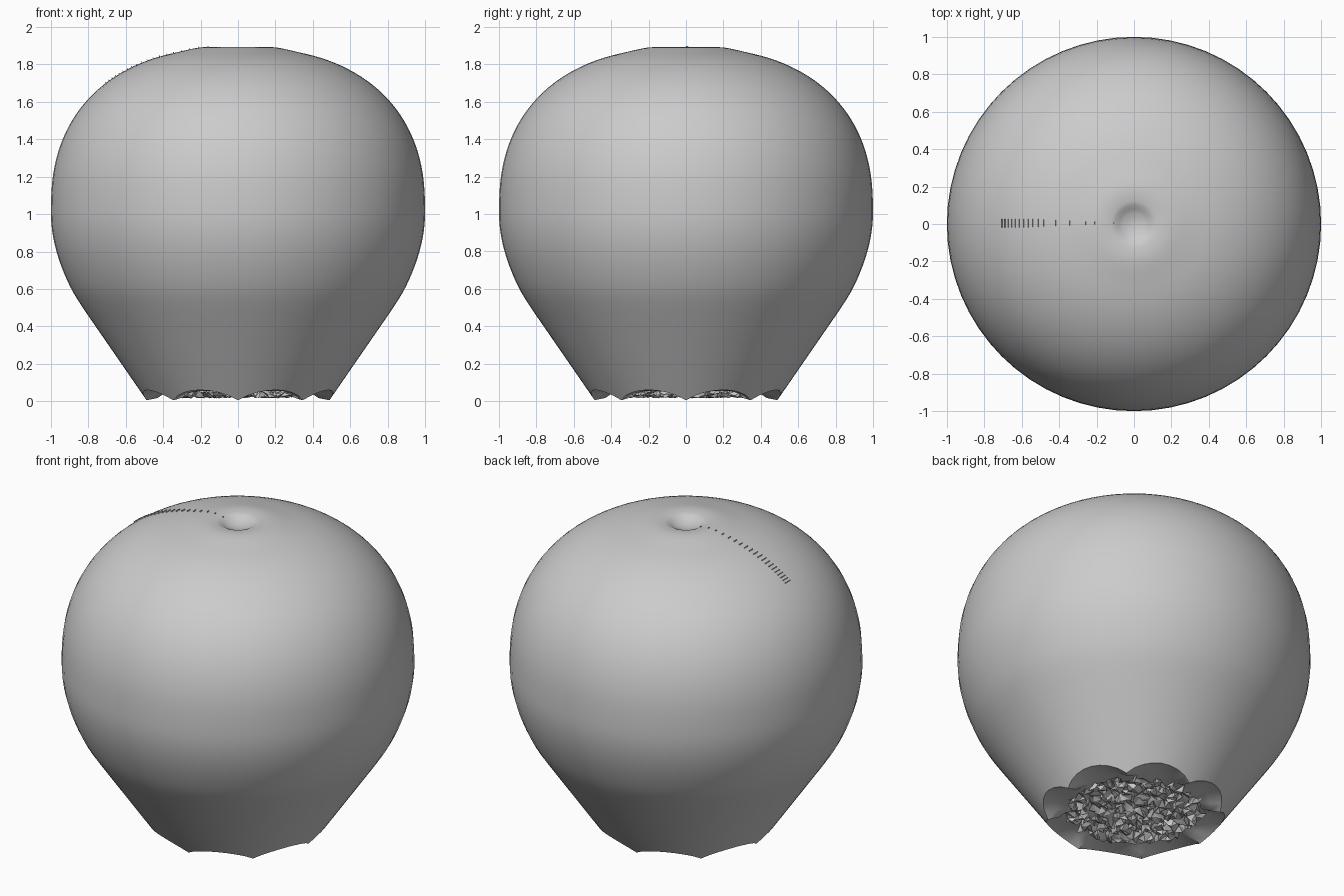
import bpy, bmesh, math, random
from mathutils import Vector, Matrix

if "Cube" in bpy.data.objects:
    bpy.data.objects.remove(bpy.data.objects["Cube"])

random.seed(4)
SEG = 64      # points around the envelope
LOBES = 8     # scallops around the mouth

grey = bpy.data.materials.new("balloon grey")
grey.diffuse_color = (0.6, 0.6, 0.6, 1)
grey.use_nodes = True
grey.node_tree.nodes["Principled BSDF"].inputs["Base Color"].default_value = grey.diffuse_color


def add_object(name, bm, smooth=None):
    bmesh.ops.recalc_face_normals(bm, faces=bm.faces)
    me = bpy.data.meshes.new(name)
    bm.to_mesh(me)
    bm.free()
    me.materials.append(grey)
    ob = bpy.data.objects.new(name, me)
    bpy.context.collection.objects.link(ob)
    if smooth:
        bpy.ops.object.select_all(action='DESELECT')
        ob.select_set(True)
        bpy.context.view_layer.objects.active = ob
        bpy.ops.object.shade_smooth_by_angle(angle=math.radians(smooth))
    return ob


def refine(pts, n=3):
    """Catmull-Rom curve through the points."""
    p = [Vector(q) for q in pts]
    p = [p[0]] + p + [p[-1]]
    out = []
    for a, b, c, d in zip(p, p[1:], p[2:], p[3:]):
        for k in range(n):
            t = k / n
            out.append(0.5 * (2 * b + (c - a) * t + (2 * a - 5 * b + 4 * c - d) * t * t
                              + (3 * b - a - 3 * c + d) * t ** 3))
    return out + [p[-1]]


# Envelope profile: shallow dimple, flat crown, full round shoulder, waist, straight skirt
EXP, MID, RISE = 2.35, 1.02, 0.872
shoulder = []
for k in range(2, 12):
    t = math.pi / 2 * k / 12
    shoulder.append((math.sin(t) ** (2 / EXP), MID + RISE * math.cos(t) ** (2 / EXP)))
profile = refine([(0.03, 1.853), (0.065, 1.863), (0.095, 1.879), (0.125, 1.889), (0.2, 1.891)]
                 + shoulder +
                 [(1.0, 1.02), (0.993, 0.91), (0.97, 0.80), (0.932, 0.69), (0.88, 0.58),
                  (0.808, 0.468)])
profile += [Vector((0.485 + 0.69 * z, z)) for z in (0.36, 0.24, 0.12)]


def rim_height(angle):
    return 0.005 + 0.055 * abs(math.sin(angle * LOBES / 2)) ** 0.8


# Envelope with scalloped mouth and turned-in hem
bm = bmesh.new()
angles = [2 * math.pi * i / SEG for i in range(SEG)]


def ring(radius, height):
    return [bm.verts.new((radius(a) * math.cos(a), radius(a) * math.sin(a), height(a)))
            for a in angles]


rings = [ring(lambda a, p=p: p.x, lambda a, p=p: p.y) for p in profile]
rings.append(ring(lambda a: 0.485 + 0.69 * rim_height(a), rim_height))
rings.append(ring(lambda a: 0.43 + 0.2 * rim_height(a), lambda a: rim_height(a) + 0.012))
rings.append(ring(lambda a: 0.375, lambda a: 0.055))
for r0, r1 in zip(rings, rings[1:]):
    for i in range(SEG):
        j = (i + 1) % SEG
        bm.faces.new((r0[i], r0[j], r1[j], r1[i]))
for loop, z in ((rings[0], 1.85), (rings[-1], 0.07)):
    c = bm.verts.new((0, 0, z))
    for i in range(SEG):
        bm.faces.new((loop[i], loop[(i + 1) % SEG], c))
add_object("envelope", bm, 40)

# Crumpled lining closing the mouth
bm = bmesh.new()
N, R = 32, 0.39
step = 2 * R / N
grid = {}
for i in range(N + 1):
    for j in range(N + 1):
        x, y = -R + i * step, -R + j * step
        if math.hypot(x, y) <= R:
            dx, dy = (random.uniform(-0.9, 0.9) * step for _ in range(2))
            grid[i, j] = bm.verts.new((x + dx, y + dy, random.uniform(0.015, 0.06)))
for i, j in list(grid):
    quad = [grid.get(k) for k in ((i, j), (i + 1, j), (i + 1, j + 1), (i, j + 1))]
    if all(quad):
        bm.faces.new(quad[:3])
        bm.faces.new((quad[0], quad[2], quad[3]))
add_object("crumpled_lining", bm)


# Row of fine raised stitches running from the dimple down one shoulder
def surface(r):
    for a, b in zip(profile, profile[1:]):
        if a.x <= r <= b.x:
            return a.y + (b.y - a.y) * (r - a.x) / (b.x - a.x), math.atan2(a.y - b.y, b.x - a.x)


bm = bmesh.new()
r, gap = 0.705, 0.016
while r > 0.09:
    z, slope = surface(r)
    width = 0.045 * min(1, max(0.15, (r - 0.05) / 0.5))
    place = (Matrix.Translation((-r, 0.005, z)) @ Matrix.Rotation(-slope, 4, 'Y')
             @ Matrix.Diagonal((0.004, width, 0.012, 1)))
    bmesh.ops.create_cube(bm, size=1, matrix=place)
    r -= gap
    gap *= 1.07
add_object("seam_stitches", bm)
